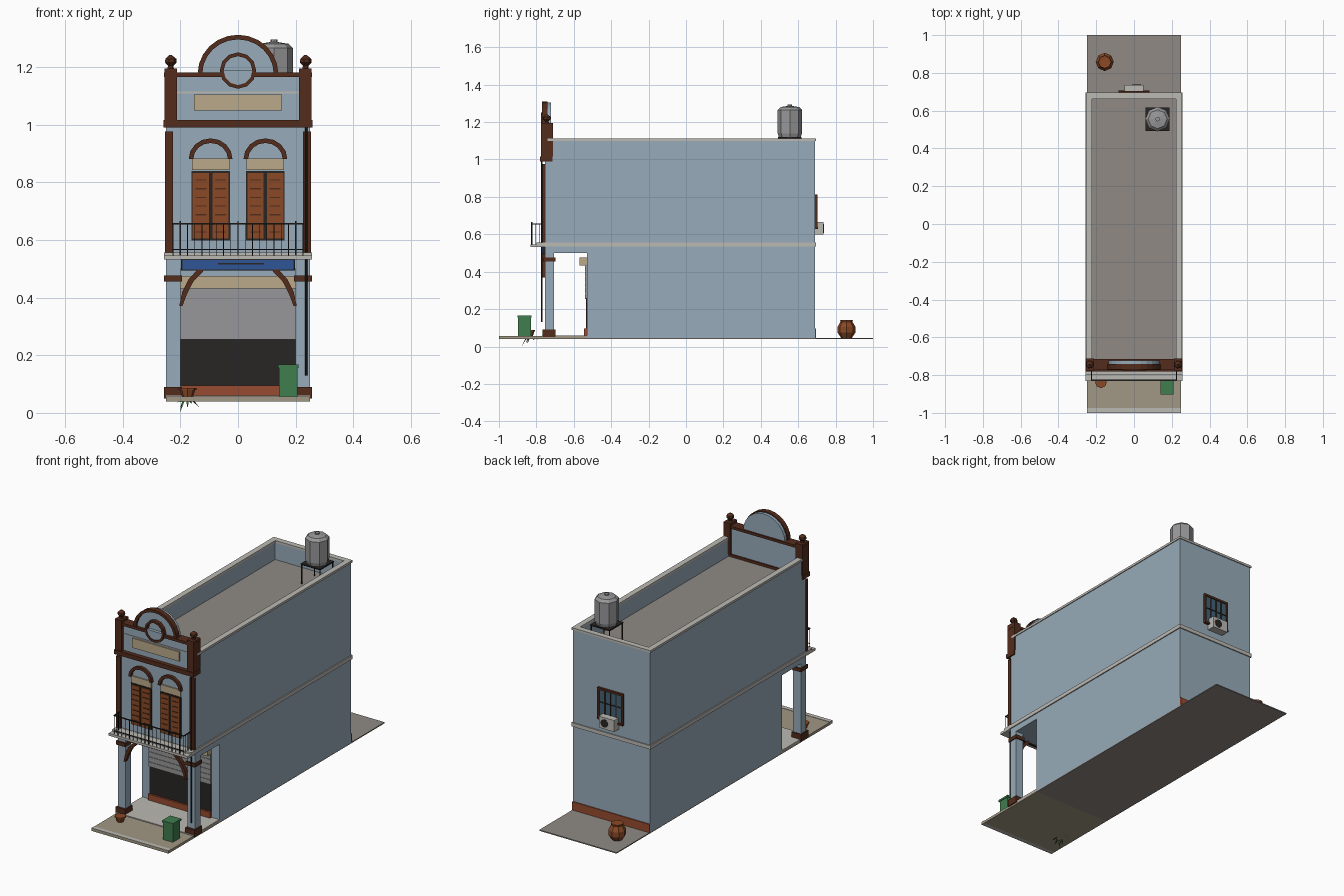
import bpy, bmesh, math, random
from mathutils import Matrix, Vector

if "Cube" in bpy.data.objects:
    bpy.data.objects.remove(bpy.data.objects["Cube"])

random.seed(4)


def material(name, r, g, b):
    m = bpy.data.materials.new(name)
    m.diffuse_color = (*[(c / 255) ** 2.2 for c in (r, g, b)], 1)
    m.use_nodes = True
    m.node_tree.nodes["Principled BSDF"].inputs["Base Color"].default_value = m.diffuse_color
    return m


BLUE = material("blue_plaster", 150, 170, 184)
BROWN = material("brown_trim", 84, 48, 34)
WOOD = material("shutter_wood", 136, 74, 42)
DARK = material("dark", 45, 42, 40)
GREY = material("light_grey", 186, 184, 178)
ROOF = material("roof_grey", 142, 136, 130)
STEEL = material("steel", 150, 150, 152)
PAVE = material("pavement", 160, 150, 130)
BEIGE = material("beige", 186, 168, 136)
BRICK = material("red_brick", 150, 76, 52)
SIGN = material("sign_blue", 50, 86, 150)
GREEN = material("bin_green", 66, 124, 80)
LEAF = material("leaf_green", 70, 120, 60)
GLASS = material("glass", 70, 98, 115)


def finish(name, bm, mat):
    bmesh.ops.recalc_face_normals(bm, faces=bm.faces)
    me = bpy.data.meshes.new(name)
    bm.to_mesh(me)
    bm.free()
    me.materials.append(mat)
    ob = bpy.data.objects.new(name, me)
    bpy.context.collection.objects.link(ob)
    return ob


def boxes(name, mat, *items, mirror=False):
    """Boxes given as x0, x1, y0, y1, z0, z1; mirror repeats them across x = 0."""
    bm = bmesh.new()
    if mirror:
        items = list(items) + [(-b[1], -b[0], *b[2:]) for b in items]
    for x0, x1, y0, y1, z0, z1 in items:
        m = Matrix.Translation(((x0 + x1) / 2, (y0 + y1) / 2, (z0 + z1) / 2))
        bmesh.ops.create_cube(bm, size=1, matrix=m @ Matrix.Diagonal((x1 - x0, y1 - y0, z1 - z0, 1)))
    return finish(name, bm, mat)


def strip(name, mat, inner, outer, y0, y1, closed=False):
    """Solid band between two x-z polylines, from y0 to y1."""
    bm = bmesh.new()
    rings = [[bm.verts.new((p[0], y, p[1])) for p, y in ((a, y0), (b, y0), (b, y1), (a, y1))]
             for a, b in zip(inner, outer)]
    pairs = list(zip(rings, rings[1:])) + ([(rings[-1], rings[0])] if closed else [])
    for r, s in pairs:
        for k in range(4):
            bm.faces.new((r[k], r[(k + 1) % 4], s[(k + 1) % 4], s[k]))
    if not closed:
        bm.faces.new(rings[0])
        bm.faces.new(rings[-1])
    return finish(name, bm, mat)


def arc(cx, cz, rx, rz, a0, a1, n):
    t = [math.radians(a0 + (a1 - a0) * i / n) for i in range(n + 1)]
    return [(cx + rx * math.cos(a), cz + rz * math.sin(a)) for a in t]


def lathe(name, mat, profile, n, x, y):
    """Turned solid from (radius, z) points."""
    bm = bmesh.new()
    rings = [[bm.verts.new((x + r * math.cos(2 * math.pi * i / n), y + r * math.sin(2 * math.pi * i / n), z))
              for i in range(n)] for r, z in profile]
    for a, b in zip(rings, rings[1:]):
        for i in range(n):
            bm.faces.new((a[i], a[(i + 1) % n], b[(i + 1) % n], b[i]))
    bm.faces.new(rings[0])
    bm.faces.new(rings[-1])
    return finish(name, bm, mat)


# Ground
boxes("front_pavement", PAVE, (-.25, .25, -1, -.53, .04, .055))
boxes("pavement_kerb", GREY, (-.25, .25, -1, -.975, .04, .057))
boxes("arcade_floor", GREY, (-.25, .25, -.77, -.53, .05, .06))
boxes("back_pavement", ROOF, (-.25, .25, -.53, 1, .04, .046))

# Main building volumes
boxes("ground_floor_walls", BLUE, (-.25, .25, -.53, .69, .045, .5))
boxes("upper_floor_walls", BLUE, (-.25, .25, -.755, .69, .5, .995))
boxes("roof", ROOF, (-.226, .226, -.72, .666, .99, 1.0))
boxes("roof_parapet", BLUE, (-.25, -.225, -.74, .69, .995, 1.1), (.225, .25, -.74, .69, .995, 1.1),
      (-.225, .225, .665, .69, .995, 1.1))
boxes("parapet_coping", GREY, (-.255, -.222, -.74, .695, 1.1, 1.113), (.222, .255, -.74, .695, 1.1, 1.113),
      (-.222, .222, .662, .695, 1.1, 1.113))
boxes("floor_band", GREY, (-.256, .256, -.76, .696, .535, .557))
boxes("back_plinth", BRICK, (-.25, .25, .69, .696, .045, .095))

# Arcade columns, bases and capitals
boxes("columns", BLUE, (.2, .25, -.755, -.705, .055, .5), mirror=True)
boxes("column_bases", BROWN, (.195, .256, -.768, -.698, .05, .09), mirror=True)
boxes("column_caps", BROWN, (.195, .256, -.765, -.698, .455, .476), mirror=True)
for s in (-1, 1):
    curve_in = [(.193, .37), (.178, .41), (.155, .455), (.115, .497)]
    curve_out = [(.204, .37), (.193, .42), (.17, .465), (.137, .5)]
    strip("arch_bracket", BROWN, [(s * x, z) for x, z in curve_in],
          [(s * x, z) for x, z in curve_out], -.768, -.745)

# Shop front with rolled shutter
boxes("shop_opening", DARK, (-.2, .2, -.534, -.528, .095, .26))
boxes("shop_step", BRICK, (-.2, .2, -.545, -.528, .055, .095))
boxes("roller_shutter", STEEL, *[(-.2, .2, -.541, -.528, .255 + i * .03, .282 + i * .03) for i in range(6)],
      (-.2, .2, -.538, -.528, .255, .44))
boxes("shutter_box", BEIGE, (-.2, .2, -.57, -.53, .432, .475))

# Sign board
boxes("sign_frame", DARK, (-.198, .198, -.765, -.755, .493, .537))
boxes("sign_board", SIGN, (-.192, .192, -.769, -.76, .498, .531))
boxes("sign_strip", DARK, (-.07, .09, -.771, -.766, .515, .519))

# Balcony
boxes("balcony_slab", GREY, (-.256, .256, -.832, -.755, .532, .546), (-.256, .256, -.8, -.755, .54, .556))
bars = [(x - .0012, x + .0012, -.8262, -.8238, .546, .655) for x in [-.225 + .025 * i for i in range(19)]]
side_bars = [(.224, .2264, y, y + .0024, .546, .655) for y in (-.805, -.785)]
boxes("balcony_balusters", DARK, *bars)
boxes("balcony_side_rails", DARK, *side_bars, (.2235, .2275, -.826, -.76, .653, .658), mirror=True)
boxes("balcony_rails", DARK, (-.228, .228, -.828, -.822, .653, .658), (-.226, .226, -.827, -.823, .565, .568))
boxes("balcony_posts", DARK, *[(x - .002, x + .002, -.828, -.822, .546, .665) for x in (-.2, 0, .2)])

# Upper windows: shutters, transom and arched hood
for c in (-.095, .095):
    boxes("window_surround", DARK, (c - .067, c + .067, -.76, -.75, .598, .838))
    for s in (-1, 1):
        x0, x1 = sorted((c + s * .006, c + s * .062))
        boxes("shutter_leaf", WOOD, (x0, x1, -.765, -.755, .604, .832))
        boxes("shutter_slats", BROWN, *[(x0 + .009, x1 - .009, -.768, -.76, z, z + .004)
                                        for z in [.625 + .03 * i for i in range(7)]])
    boxes("window_transom", BEIGE, (c - .065, c + .065, -.762, -.75, .842, .882))
    strip("window_hood", BROWN, arc(c, .88, .06, .056, 0, 180, 8), arc(c, .88, .076, .072, 0, 180, 8), -.772, -.75)

# Corner pilasters and drain pipe
boxes("corner_pilasters", BROWN, (.225, .254, -.768, -.75, .557, .975), mirror=True)
lathe("drain_pipe", DARK, [(.004, .13), (.004, .995)], 6, .237, -.772)

# Decorated front parapet
boxes("front_cornice", BROWN, (-.258, .258, -.78, -.715, .99, 1.015))
boxes("attic_panel", BLUE, (-.22, .22, -.755, -.722, 1.0, 1.17))
boxes("attic_moulding", GREY, (-.212, .212, -.759, -.75, 1.108, 1.114))
boxes("attic_plaque", BEIGE, (-.152, .152, -.762, -.75, 1.048, 1.104))
boxes("attic_piers", BROWN, (.212, .255, -.775, -.712, 1.015, 1.195), mirror=True)
boxes("attic_rail", BROWN, (-.256, .256, -.772, -.714, 1.165, 1.18))
for x in (-.234, .234):
    lathe("finial", BROWN, [(.012, 1.19), (.01, 1.204), (.021, 1.215), (.02, 1.228), (.004, 1.241)], 7, x, -.744)
outer = arc(0, 1.175, .135, .13, 0, 180, 12)
strip("gable_arch", BLUE, [(x, 1.17) for x, z in outer], outer, -.755, -.722)
strip("gable_rim", BROWN, arc(0, 1.175, .124, .12, 0, 180, 12), arc(0, 1.175, .14, .136, 0, 180, 12), -.77, -.74)
strip("gable_ring", BROWN, arc(0, 1.187, .05, .05, 0, 330, 11), arc(0, 1.187, .063, .063, 0, 330, 11),
      -.776, -.75, closed=True)
strip("gable_disc", BLUE, [(x, 1.187) for x, z in arc(0, 1.187, .052, .052, 180, 360, 6)],
      arc(0, 1.187, .052, .052, 180, 360, 6), -.773, -.75)

# Roof water tank on its stand
lathe("water_tank", STEEL, [(.058, 1.118), (.065, 1.14), (.065, 1.265), (.05, 1.28), (.012, 1.286), (.012, 1.294)],
      8, .125, .555)
boxes("tank_stand", DARK, (.062, .188, .492, .618, 1.112, 1.119),
      *[(x, x + .005, y, y + .005, 1.0, 1.115) for x in (.063, .182) for y in (.493, .612)])

# Back window and air conditioner
boxes("back_window_glass", GLASS, (-.075, .075, .685, .697, .635, .805))
boxes("back_window_frame", BROWN, (-.083, -.071, .685, .703, .628, .812), (.071, .083, .685, .703, .628, .812),
      (-.08, .08, .685, .703, .8, .812), (-.083, .083, .685, .706, .628, .638))
boxes("back_window_bars", DARK, *[(x - .003, x + .003, .69, .701, .635, .802) for x in (-.036, 0, .036)],
      (-.072, .072, .69, .7, .725, .731))
boxes("air_conditioner", GREY, (-.05, .05, .69, .736, .598, .665))
strip("air_conditioner_fan", DARK, [(x, .631) for x, z in arc(.014, .631, .024, .024, 0, 180, 6)],
      arc(.014, .631, .024, .024, 0, 180, 6), .73, .738)
strip("air_conditioner_fan_low", DARK, [(x, .631) for x, z in arc(.014, .631, .024, .024, 180, 360, 6)],
      arc(.014, .631, .024, .024, 180, 360, 6), .73, .738)

# Jar behind the house
lathe("back_jar", WOOD, [(.028, .045), (.048, .075), (.048, .105), (.032, .132), (.034, .141), (.022, .139)],
      8, -.155, .858)

# Rubbish bin
boxes("bin_body", GREEN, (.143, .206, -.897, -.83, .055, .156))
boxes("bin_lid", GREEN, (.139, .21, -.902, -.825, .156, .167))

# Potted plant with drooping leaves
lathe("plant_pot", WOOD, [(.018, .052), (.027, .08), (.031, .08), (.031, .087), (.022, .087)], 8, -.175, -.838)
bm = bmesh.new()
for i in range(12):
    a = 2 * math.pi * i / 12
    d = Vector((math.cos(a), math.sin(a), 0))
    w = Vector((-d.y, d.x, 0)) * .005
    base, reach = Vector((-.175, -.832, .055)), random.uniform(.025, .06)
    mid = base + d * reach * .5 - Vector((0, 0, .012))
    tip = base + d * reach - Vector((0, 0, .055 if i == 8 else random.uniform(.01, .045)))
    bm.faces.new([bm.verts.new(p) for p in (base, mid + w, tip, mid - w)])
finish("plant_leaves", bm, LEAF)
